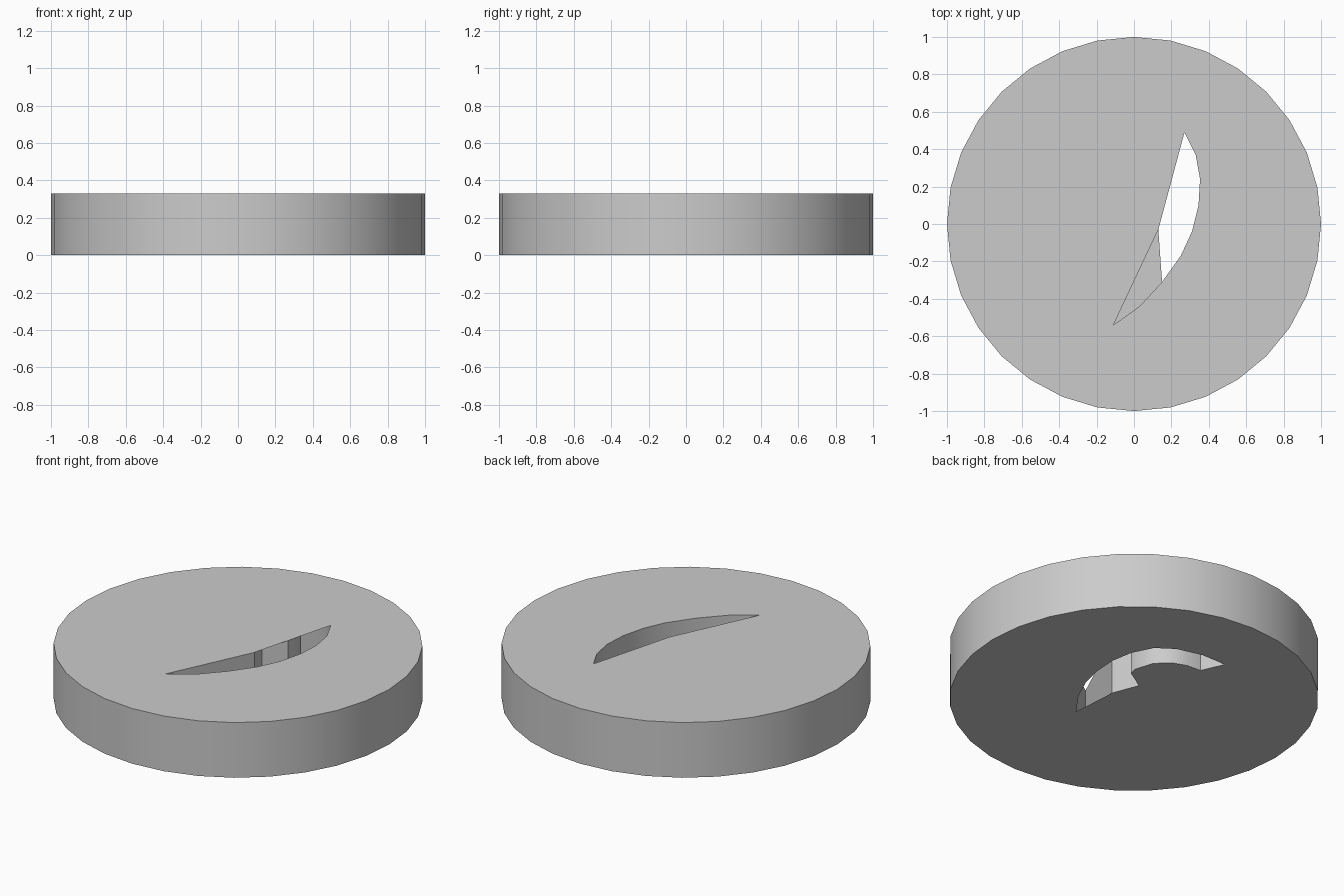
import bpy, bmesh, math

if "Cube" in bpy.data.objects:
    bpy.data.objects.remove(bpy.data.objects["Cube"])

H = 0.33     # disc thickness
SIDES = 32

# rim of the disc, and the curved slot's outer and inner edges
rim = [(math.cos(2 * math.pi * i / SIDES), math.sin(2 * math.pi * i / SIDES)) for i in range(SIDES)]
outer = [(-.14, .60), (.02, .60), (.17, .56), (.27, .49), (.33, .37), (.353, .24),
         (.345, .10), (.31, -.04), (.25, -.17), (.15, -.31), (.03, -.44), (-.11, -.54)]
bend = (.13, -.03)
inner = [bend, (.07, .125), (.19, .20), (.20, .25), (.165, .36), (.09, .43), (.01, .46), (-.08, .465)]

top_hole = outer[3:] + [bend]        # narrow opening on the top
bottom_hole = outer[:10] + inner     # notched opening underneath


def ring(bm, pts, z):
    vs = [bm.verts.new((x, y, z)) for x, y in pts]
    return vs, [bm.edges.new((vs[i - 1], vs[i])) for i in range(len(vs))]


def walls(bm, pts):
    lo = [bm.verts.new((x, y, 0)) for x, y in pts]
    hi = [bm.verts.new((x, y, H)) for x, y in pts]
    for i in range(len(pts)):
        bm.faces.new((lo[i - 1], lo[i], hi[i], hi[i - 1]))


def cap(bm, hole, z, direction):
    edges = ring(bm, rim, z)[1] + ring(bm, hole, z)[1]
    res = bmesh.ops.triangle_fill(bm, edges=edges, use_beauty=True, normal=(0, 0, direction))
    faces = [f for f in res["geom"] if isinstance(f, bmesh.types.BMFace)]
    for f in faces:
        f.normal_update()
        if f.normal.z * direction < 0:
            f.normal_flip()


def finish(bm, name):
    me = bpy.data.meshes.new(name)
    bm.to_mesh(me)
    bm.free()
    ob = bpy.data.objects.new(name, me)
    bpy.context.collection.objects.link(ob)
    bpy.ops.object.select_all(action='DESELECT')
    ob.select_set(True)
    bpy.context.view_layer.objects.active = ob
    bpy.ops.object.shade_smooth_by_angle(angle=math.radians(30))


# disc: rim wall plus the two pierced faces
bm = bmesh.new()
walls(bm, rim)
cap(bm, top_hole, H, 1)
cap(bm, bottom_hole, 0, -1)
bmesh.ops.remove_doubles(bm, verts=bm.verts, dist=1e-5)
finish(bm, "disc")

# walls of the slot, facing inward to the opening
bm = bmesh.new()
walls(bm, outer + inner)
finish(bm, "slot_walls")
